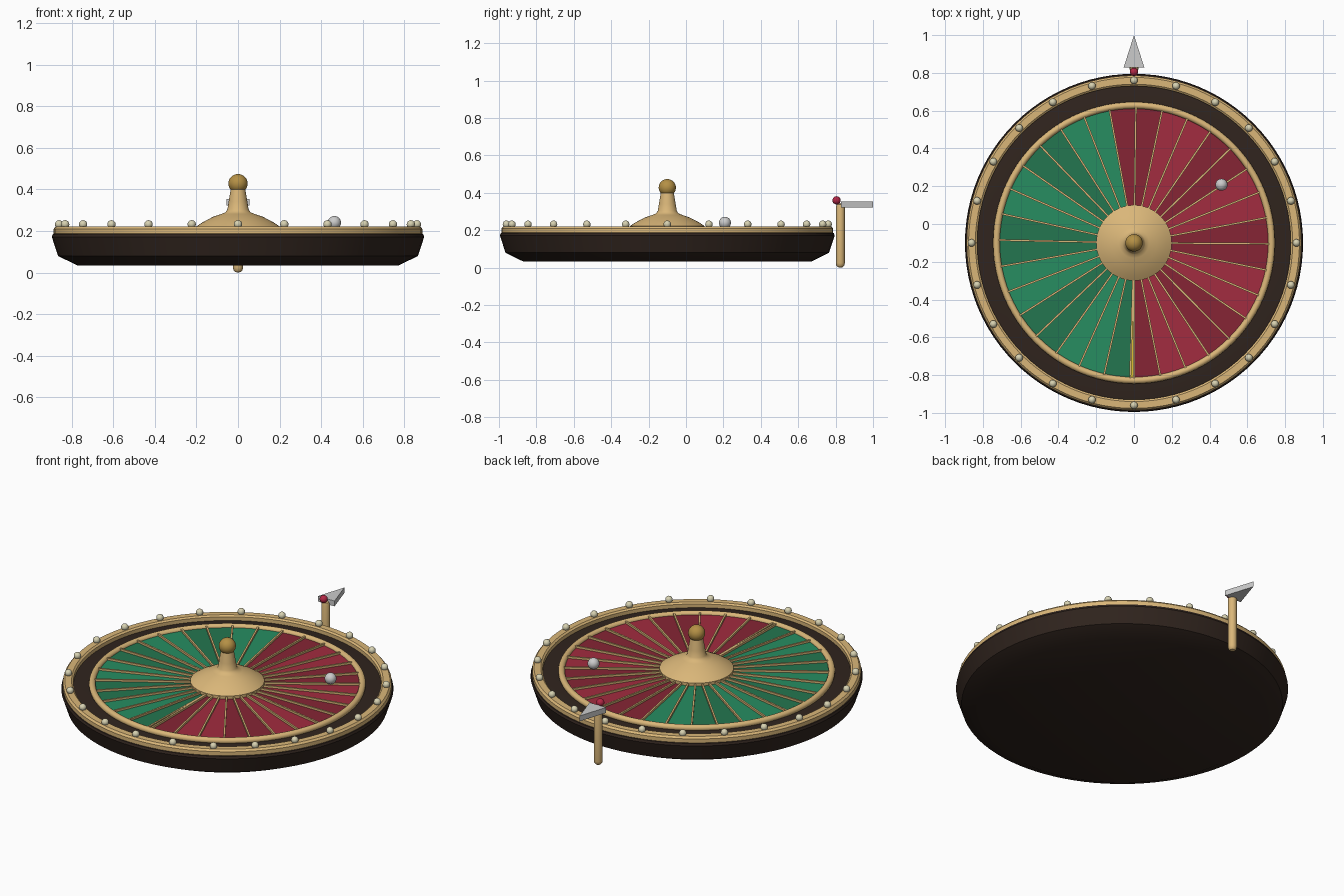
import bpy, bmesh
from math import sin, cos, pi, radians

if "Cube" in bpy.data.objects:
    bpy.data.objects.remove(bpy.data.objects["Cube"])

CY = -0.1  # wheel centre in y


def mat(name, r, g, b):
    m = bpy.data.materials.new(name)
    m.diffuse_color = (r, g, b, 1)
    m.use_nodes = True
    m.node_tree.nodes["Principled BSDF"].inputs["Base Color"].default_value = m.diffuse_color
    return m


WOOD = mat("dark_wood", 0.03, 0.018, 0.013)
GOLD = mat("pale_gold", 0.70, 0.47, 0.19)
BRASS = mat("brass", 0.46, 0.28, 0.06)
IVORY = mat("ivory", 0.68, 0.64, 0.44)
RED = mat("red", 0.36, 0.025, 0.05)
DARK_RED = mat("dark_red", 0.24, 0.018, 0.035)
GREEN = mat("green", 0.02, 0.27, 0.12)
DARK_GREEN = mat("dark_green", 0.017, 0.18, 0.08)
YELLOW = mat("yellow", 0.75, 0.55, 0.03)
SILVER = mat("silver", 0.7, 0.7, 0.7)
KNOB = mat("knob_red", 0.45, 0.02, 0.06)


def finish(bm, name, loc, mats, smooth=35):
    bmesh.ops.recalc_face_normals(bm, faces=bm.faces)
    me = bpy.data.meshes.new(name)
    bm.to_mesh(me)
    bm.free()
    ob = bpy.data.objects.new(name, me)
    ob.location = loc
    for m in mats:
        me.materials.append(m)
    bpy.context.collection.objects.link(ob)
    if smooth:
        bpy.ops.object.select_all(action='DESELECT')
        bpy.context.view_layer.objects.active = ob
        ob.select_set(True)
        bpy.ops.object.shade_smooth_by_angle(angle=radians(smooth))
    return ob


def lathe(name, profile, m, loc=(0, CY, 0), n=96, closed=False):
    """Revolve an (r, z) profile about z; r = 0 ends collapse to a pole."""
    bm = bmesh.new()
    rows = []
    for r, z in profile:
        if r == 0:
            rows.append([bm.verts.new((0, 0, z))] * n)
        else:
            rows.append([bm.verts.new((r * cos(2 * pi * i / n), r * sin(2 * pi * i / n), z))
                         for i in range(n)])
    pairs = list(zip(rows, rows[1:])) + ([(rows[-1], rows[0])] if closed else [])
    for a, b in pairs:
        for i in range(n):
            j = (i + 1) % n
            bm.faces.new(list(dict.fromkeys((a[i], a[j], b[j], b[i]))))
    return finish(bm, name, loc, [m])


def ball(name, r, loc, m, u=24, v=16):
    bm = bmesh.new()
    bmesh.ops.create_uvsphere(bm, u_segments=u, v_segments=v, radius=r)
    return finish(bm, name, loc, [m])


def circle(r, c, z, n=14):
    return [(c + r * cos(2 * pi * i / n), z + r * sin(2 * pi * i / n)) for i in range(n)]


# wooden bowl
lathe("bowl", [(0, 0.033), (0.77, 0.033), (0.865, 0.08), (0.895, 0.172), (0.89, 0.185),
               (0.87, 0.19), (0.70, 0.195), (0, 0.195)], WOOD)

# gold rims
lathe("outer_rim", [(0.83, 0.18), (0.88, 0.18), (0.886, 0.187), (0.886, 0.21), (0.876, 0.221),
                    (0.84, 0.221), (0.83, 0.213)], GOLD, closed=True)
lathe("inner_rim", circle(0.018, 0.728, 0.203), GOLD, closed=True)

# coloured sectors, with a thin yellow one closing the circle
N, STEP, START = 32, 11.2, -90
Z = 0.204
bm = bmesh.new()


def sector(a0, a1, idx, steps=4):
    rows = []
    for k in range(steps + 1):
        a = radians(a0 + (a1 - a0) * k / steps)
        rows.append([bm.verts.new((r * cos(a), r * sin(a), Z)) for r in (0.15, 0.725)])
    for p, q in zip(rows, rows[1:]):
        bm.faces.new((p[0], p[1], q[1], q[0])).material_index = idx


for i in range(N):
    light = ((i + 1) // 2) % 2
    sector(START + i * STEP, START + (i + 1) * STEP, (0 if i < 17 else 2) + (0 if light else 1))
sector(START + N * STEP, START + 360, 4, 1)
finish(bm, "sectors", (0, CY, 0), [RED, DARK_RED, GREEN, DARK_GREEN, YELLOW], 0)

# dividers between sectors
bm = bmesh.new()
for i in range(N + 1):
    a = radians(START + i * STEP)
    w = 0.005
    lo, hi = [], []
    for r, s in ((0.17, -1), (0.72, -1), (0.72, 1), (0.17, 1)):
        x, y = r * cos(a) - s * w * sin(a), r * sin(a) + s * w * cos(a)
        lo.append(bm.verts.new((x, y, 0.196)))
        hi.append(bm.verts.new((x, y, 0.216)))
    bm.faces.new(hi)
    bm.faces.new(lo)
    for k in range(4):
        j = (k + 1) % 4
        bm.faces.new((lo[k], lo[j], hi[j], hi[k]))
finish(bm, "dividers", (0, CY, 0), [GOLD], 0)

# central hub, post and knob
lathe("hub", [(0, 0.196), (0.2, 0.196), (0.2, 0.222), (0.17, 0.242), (0.12, 0.268), (0.08, 0.282),
              (0.06, 0.29), (0.051, 0.303), (0.045, 0.34), (0.035, 0.40), (0, 0.405)], GOLD, n=64)
ball("hub_knob", 0.046, (0, CY, 0.428), BRASS, 32, 20)

# studs round the rim
for i in range(24):
    a = 2 * pi * i / 24
    ball(f"stud_{i + 1}", 0.02, (0.86 * cos(a), CY + 0.86 * sin(a), 0.232), IVORY, 16, 10)

# rolling ball
ball("rolling_ball", 0.032, (0.463, 0.208, 0.24), SILVER)

# pointer post, red knob and arrowhead
lathe("pointer_post", [(0, 0), (0.014, 0.003), (0.022, 0.012), (0.024, 0.025), (0.024, 0.32),
                       (0.02, 0.338), (0, 0.345)], GOLD, (0, 0.825, 0), 24)
ball("pointer_knob", 0.022, (0, 0.805, 0.36), KNOB)
bm = bmesh.new()
pts = [(-0.055, 0.828), (0.055, 0.828), (0, 1.0)]
top = [bm.verts.new((x, y, 0.354)) for x, y in pts]
bot = [bm.verts.new((x, y, 0.322)) for x, y in pts]
bm.faces.new(top)
bm.faces.new(bot)
for k in range(3):
    j = (k + 1) % 3
    bm.faces.new((top[k], top[j], bot[j], bot[k]))
finish(bm, "pointer_arrow", (0, 0, 0), [SILVER], 0)
